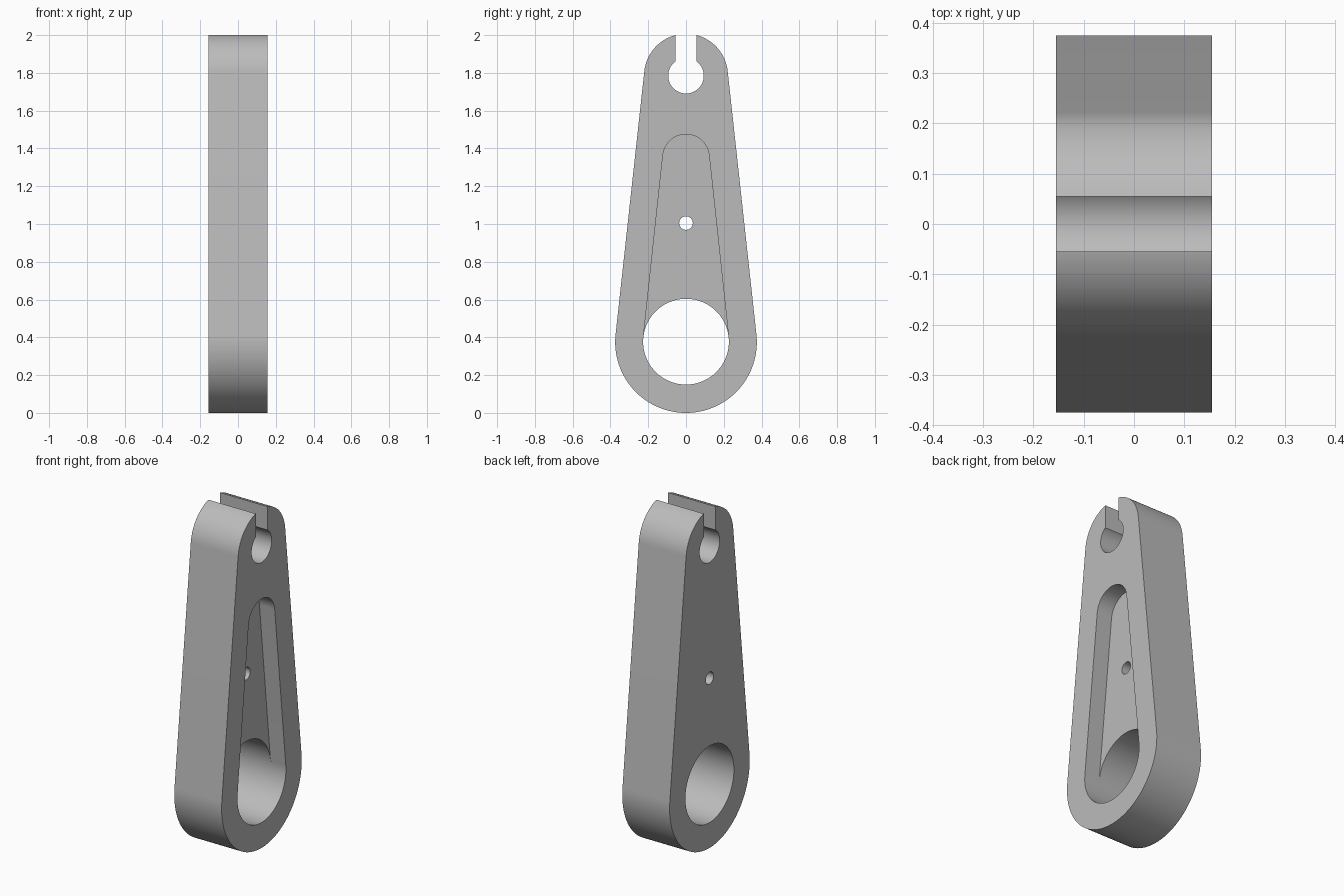
import bpy
import bmesh
from math import sin, cos, pi, asin, radians

if "Cube" in bpy.data.objects:
    bpy.data.objects.remove(bpy.data.objects["Cube"], do_unlink=True)

HALF = 0.155            # half thickness along x
BIG_Z, BIG_R = 0.375, 0.375
TOP_Z, TOP_R = 1.785, 0.222
BORE_Z, BORE_R = 0.377, 0.227
SLOT_R, SLOT_HALF = 0.094, 0.055
POCKET_DEPTH = 0.1

grey = bpy.data.materials.new("plain_grey")
grey.use_nodes = True
colour = (0.5, 0.5, 0.5, 1.0)
grey.diffuse_color = colour
grey.node_tree.nodes["Principled BSDF"].inputs["Base Color"].default_value = colour


def arc(z, r, start, end, steps):
    """Points (y, z) along an arc centred on y = 0."""
    angles = [start + (end - start) * i / steps for i in range(steps + 1)]
    return [(r * cos(a), z + r * sin(a)) for a in angles]


def circle(z, r, steps=96):
    return arc(z, r, 0, 2 * pi, steps)[:-1]


def tangent_angle(z1, r1, z2, r2):
    return asin((r1 - r2) / (z2 - z1))


def extrude(name, profile, x0, x1):
    """Solid made by sweeping a (y, z) profile along x."""
    bm = bmesh.new()
    face = bm.faces.new([bm.verts.new((x0, y, z)) for y, z in profile])
    swept = bmesh.ops.extrude_face_region(bm, geom=[face])["geom"]
    verts = [v for v in swept if isinstance(v, bmesh.types.BMVert)]
    bmesh.ops.translate(bm, verts=verts, vec=(x1 - x0, 0, 0))
    bmesh.ops.recalc_face_normals(bm, faces=bm.faces)
    mesh = bpy.data.meshes.new(name)
    bm.to_mesh(mesh)
    bm.free()
    mesh.materials.append(grey)
    obj = bpy.data.objects.new(name, mesh)
    bpy.context.collection.objects.link(obj)
    return obj


# Tapered link body: two round ends joined by tangent sides
a = tangent_angle(BIG_Z, BIG_R, TOP_Z, TOP_R)
body = extrude("link_body",
               arc(TOP_Z, TOP_R, a, pi - a, 64)
               + arc(BIG_Z, BIG_R, pi - a, 2 * pi + a, 96),
               -HALF, HALF)

# Tapered pocket on the +x face, running into the large bore
p_z, p_r = 1.352, 0.123
b = tangent_angle(BORE_Z, BORE_R, p_z, p_r)
pocket = (arc(p_z, p_r, b, pi - b, 48)
          + [(-BORE_R * cos(b), BORE_Z + BORE_R * sin(b)), (0, BORE_Z),
             (BORE_R * cos(b), BORE_Z + BORE_R * sin(b))])

# Open slot ending in a round seat at the top
k = asin(SLOT_HALF / SLOT_R)
slot = (arc(TOP_Z, SLOT_R, pi / 2 + k, 2.5 * pi - k, 72)
        + [(SLOT_HALF, 2.2), (-SLOT_HALF, 2.2)])

cutters = [
    extrude("pocket_cutter", pocket, HALF - POCKET_DEPTH, 0.5),
    extrude("bore_cutter", circle(BORE_Z, BORE_R), -0.5, 0.5),
    extrude("pin_hole_cutter", circle(1.005, 0.036, 40), -0.5, 0.5),
    extrude("slot_cutter", slot, -0.5, 0.5),
]
for cutter in cutters:
    cutter.hide_render = True
    mod = body.modifiers.new(cutter.name, "BOOLEAN")
    mod.operation = "DIFFERENCE"
    mod.solver = "EXACT"
    mod.object = cutter

# Bake the cuts, then drop the cutters
bpy.ops.object.select_all(action="DESELECT")
body.select_set(True)
bpy.context.view_layer.objects.active = body
bpy.ops.object.convert(target="MESH")
for cutter in cutters:
    bpy.data.objects.remove(cutter, do_unlink=True)
bpy.ops.object.shade_smooth_by_angle(angle=radians(25))
